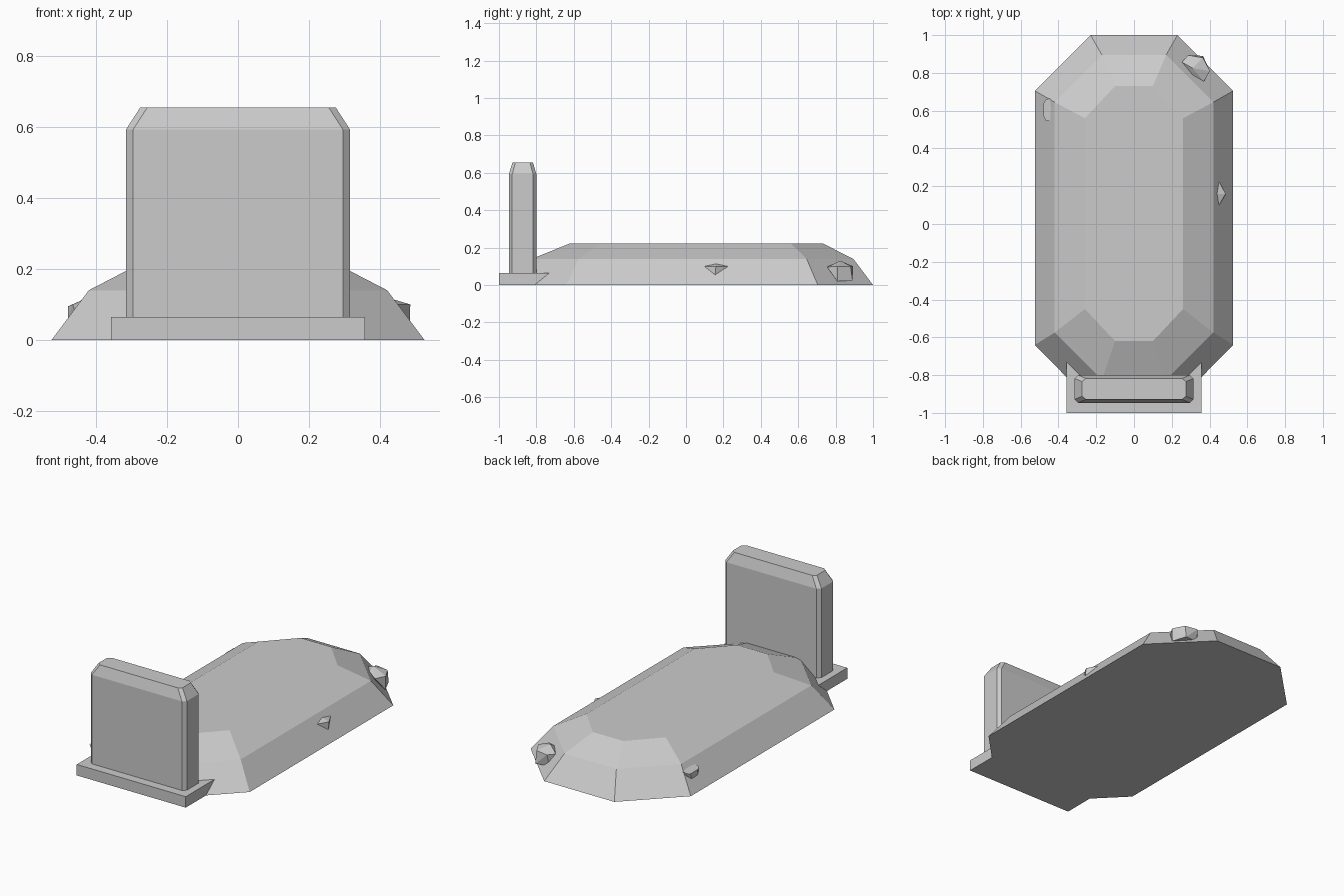
import bpy, bmesh

cube = bpy.data.objects.get("Cube")
if cube:
    bpy.data.objects.remove(cube, do_unlink=True)

stone = bpy.data.materials.new("stone_grey")
stone.use_nodes = True
GREY = (0.6, 0.6, 0.6, 1)
stone.diffuse_color = GREY
stone.node_tree.nodes["Principled BSDF"].inputs["Base Color"].default_value = GREY


def finish(name, bm):
    bmesh.ops.recalc_face_normals(bm, faces=bm.faces)
    mesh = bpy.data.meshes.new(name)
    bm.to_mesh(mesh)
    bm.free()
    mesh.materials.append(stone)
    obj = bpy.data.objects.new(name, mesh)
    bpy.context.collection.objects.link(obj)
    return obj


def octagon(half_w, front, back, cut_x, cut_front, cut_back, z):
    """Rectangle with four cut corners."""
    right = [(half_w - cut_x, front, z), (half_w, front + cut_front, z),
             (half_w, back - cut_back, z), (half_w - cut_x, back, z)]
    return right + [(-x, y, z) for x, y, z in reversed(right)]


def loft(name, rings):
    """Skin a stack of matching rings and cap both ends."""
    bm = bmesh.new()
    loops = [[bm.verts.new(p) for p in ring] for ring in rings]
    n = len(loops[0])
    for low, high in zip(loops, loops[1:]):
        for i in range(n):
            j = (i + 1) % n
            bm.faces.new((low[i], low[j], high[j], high[i]))
    bm.faces.new(loops[0][::-1])
    bm.faces.new(loops[-1])
    return finish(name, bm)


def rock(name, points):
    """Small faceted stone as the hull of a few points."""
    bm = bmesh.new()
    for p in points:
        bm.verts.new(p)
    out = bmesh.ops.convex_hull(bm, input=bm.verts)
    loose = [v for v in bm.verts if not v.link_faces]
    bmesh.ops.delete(bm, geom=loose, context='VERTS')
    bmesh.ops.dissolve_limit(bm, angle_limit=0.05, verts=bm.verts, edges=bm.edges)
    return finish(name, bm)


# Long mound with two sloped tiers
loft("earth_mound", [
    octagon(0.525, -0.94, 1.0, 0.295, 0.30, 0.295, 0),
    octagon(0.42, -0.825, 0.895, 0.25, 0.25, 0.25, 0.14),
    octagon(0.26, -0.62, 0.73, 0.16, 0.17, 0.17, 0.223),
])

# Flat plinth under the headstone
bm = bmesh.new()
bmesh.ops.create_cube(bm, size=1)
bmesh.ops.scale(bm, vec=(0.715, 0.27, 0.065), verts=bm.verts)
bmesh.ops.translate(bm, vec=(0, -0.865, 0.0325), verts=bm.verts)
finish("headstone_plinth", bm)

# Upright slab with chamfered edges and a tapered cap
loft("headstone", [
    octagon(0.315, -0.947, -0.80, 0.02, 0.018, 0.018, 0.04),
    octagon(0.315, -0.947, -0.80, 0.02, 0.018, 0.018, 0.593),
    octagon(0.275, -0.928, -0.818, 0.02, 0.016, 0.016, 0.655),
])

# Stones half sunk in the mound
rock("large_stone", [
    (0.254, 0.857, 0.10), (0.286, 0.894, 0.10), (0.365, 0.88, 0.10),
    (0.402, 0.81, 0.10), (0.37, 0.755, 0.097), (0.31, 0.79, 0.11),
    (0.31, 0.825, 0.13), (0.365, 0.89, 0.025), (0.40, 0.81, 0.02),
    (0.31, 0.80, 0.02), (0.28, 0.88, 0.03)])
rock("pointed_stone", [
    (0.445, 0.235, 0.10), (0.445, 0.09, 0.10), (0.485, 0.16, 0.10),
    (0.435, 0.16, 0.115), (0.484, 0.155, 0.05), (0.44, 0.155, 0.05)])
rock("small_stone", [
    (-0.465, 0.66, 0.10), (-0.444, 0.665, 0.11), (-0.44, 0.61, 0.113),
    (-0.444, 0.55, 0.11), (-0.465, 0.545, 0.10), (-0.478, 0.57, 0.095),
    (-0.478, 0.64, 0.095), (-0.478, 0.57, 0.065), (-0.478, 0.63, 0.06),
    (-0.45, 0.65, 0.055), (-0.45, 0.55, 0.055)])
